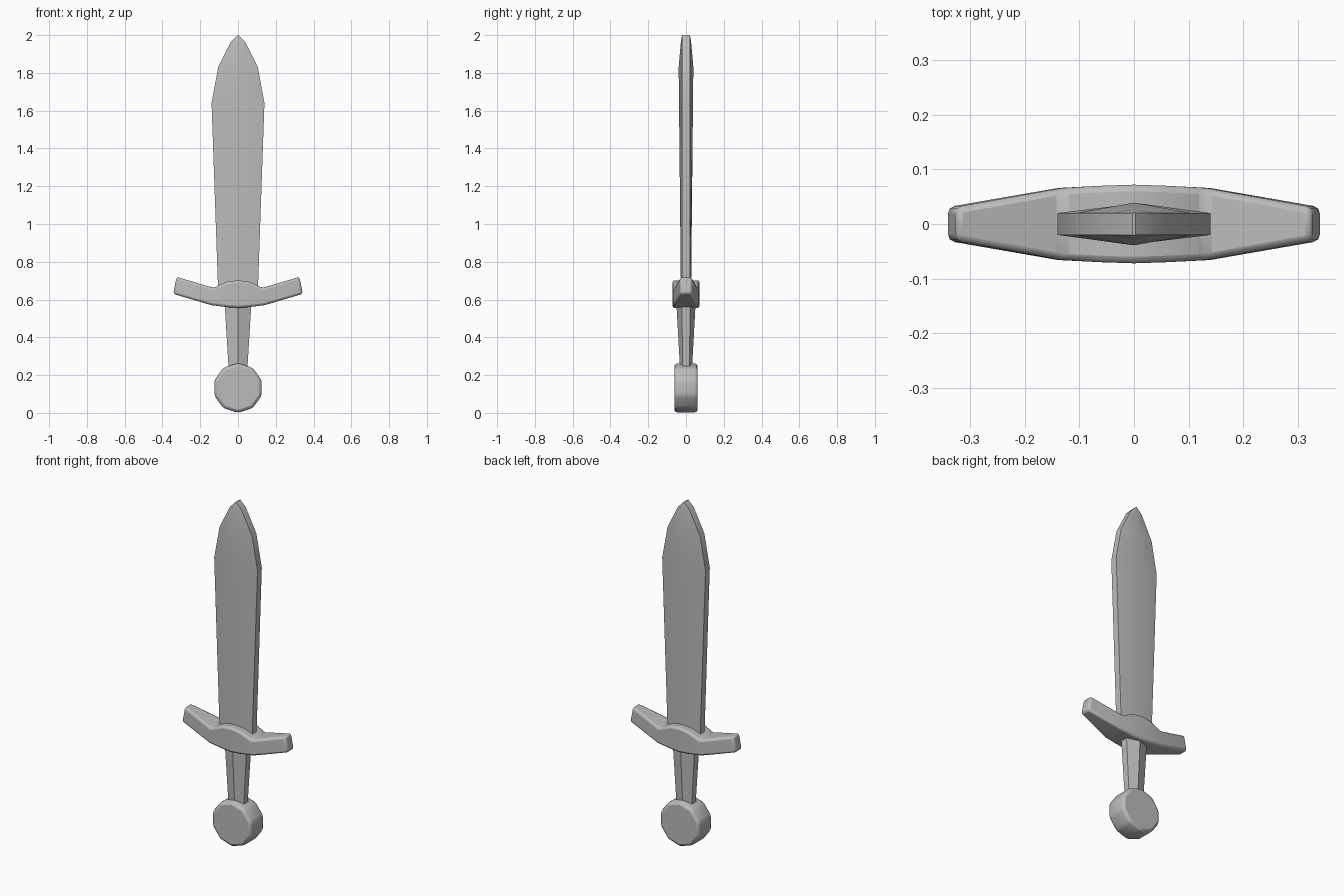
import bpy, bmesh, math

cube = bpy.data.objects.get("Cube")
if cube:
    bpy.data.objects.remove(cube, do_unlink=True)

steel = bpy.data.materials.new("plain_grey")
steel.use_nodes = True
grey = (0.5, 0.5, 0.5, 1)
steel.diffuse_color = grey
steel.node_tree.nodes["Principled BSDF"].inputs["Base Color"].default_value = grey


def loft(name, rings, bevel=0.0, angle=30):
    """Skin a list of equal-length closed rings and cap both ends."""
    bm = bmesh.new()
    loops = [[bm.verts.new(p) for p in ring] for ring in rings]
    n = len(loops[0])
    for a, b in zip(loops, loops[1:]):
        for i in range(n):
            j = (i + 1) % n
            bm.faces.new((a[i], a[j], b[j], b[i]))
    bm.faces.new(loops[0])
    bm.faces.new(loops[-1])
    bmesh.ops.recalc_face_normals(bm, faces=bm.faces)
    mesh = bpy.data.meshes.new(name)
    bm.to_mesh(mesh)
    bm.free()
    mesh.materials.append(steel)
    obj = bpy.data.objects.new(name, mesh)
    bpy.context.collection.objects.link(obj)
    if bevel:
        mod = obj.modifiers.new("soft_edges", 'BEVEL')
        mod.width = bevel
        mod.segments = 2
        mod.limit_method = 'ANGLE'
        mod.angle_limit = math.radians(30)
    bpy.ops.object.select_all(action='DESELECT')
    obj.select_set(True)
    bpy.context.view_layer.objects.active = obj
    bpy.ops.object.shade_smooth_by_angle(angle=math.radians(angle))
    return obj


def ridged(w, edge, ridge, z):
    """Six-sided section: blunt side edges and a central ridge."""
    return [(w, -edge, z), (w, edge, z), (0, ridge, z),
            (-w, edge, z), (-w, -edge, z), (0, -ridge, z)]


# Blade: half width, ridge half depth, height
blade = [(0.105, 0.027, 0.64), (0.14, 0.037, 1.64), (0.105, 0.039, 1.83),
         (0.037, 0.027, 1.965), (0.003, 0.021, 2.0)]
loft("blade", [ridged(w, 0.02, r, z) for w, r, z in blade])

# Grip, widening towards the guard
loft("grip", [ridged(0.05, 0.018, 0.032, 0.24), ridged(0.072, 0.022, 0.052, 0.6)])

# Guard: x at top, x at bottom, top height, bottom height, half depth
half = [(0, 0, 0.702, 0.556, 0.072), (0.06, 0.06, 0.694, 0.56, 0.07),
        (0.13, 0.14, 0.662, 0.57, 0.066), (0.325, 0.343, 0.72, 0.63, 0.031)]
stations = [(-a, -b, t, u, d) for a, b, t, u, d in half[:0:-1]] + half
loft("guard", [[(a, -d, t), (a, d, t), (b, d, u), (b, -d, u)]
               for a, b, t, u, d in stations], bevel=0.012, angle=40)

# Pommel: ten-sided disc facing front and back
def disc(y, r=0.132, n=10):
    return [(r * math.sin(math.tau * i / n), y, 0.132 + r * math.cos(math.tau * i / n))
            for i in range(n)]

loft("pommel", [disc(-0.062), disc(0.062)], bevel=0.016, angle=40)
